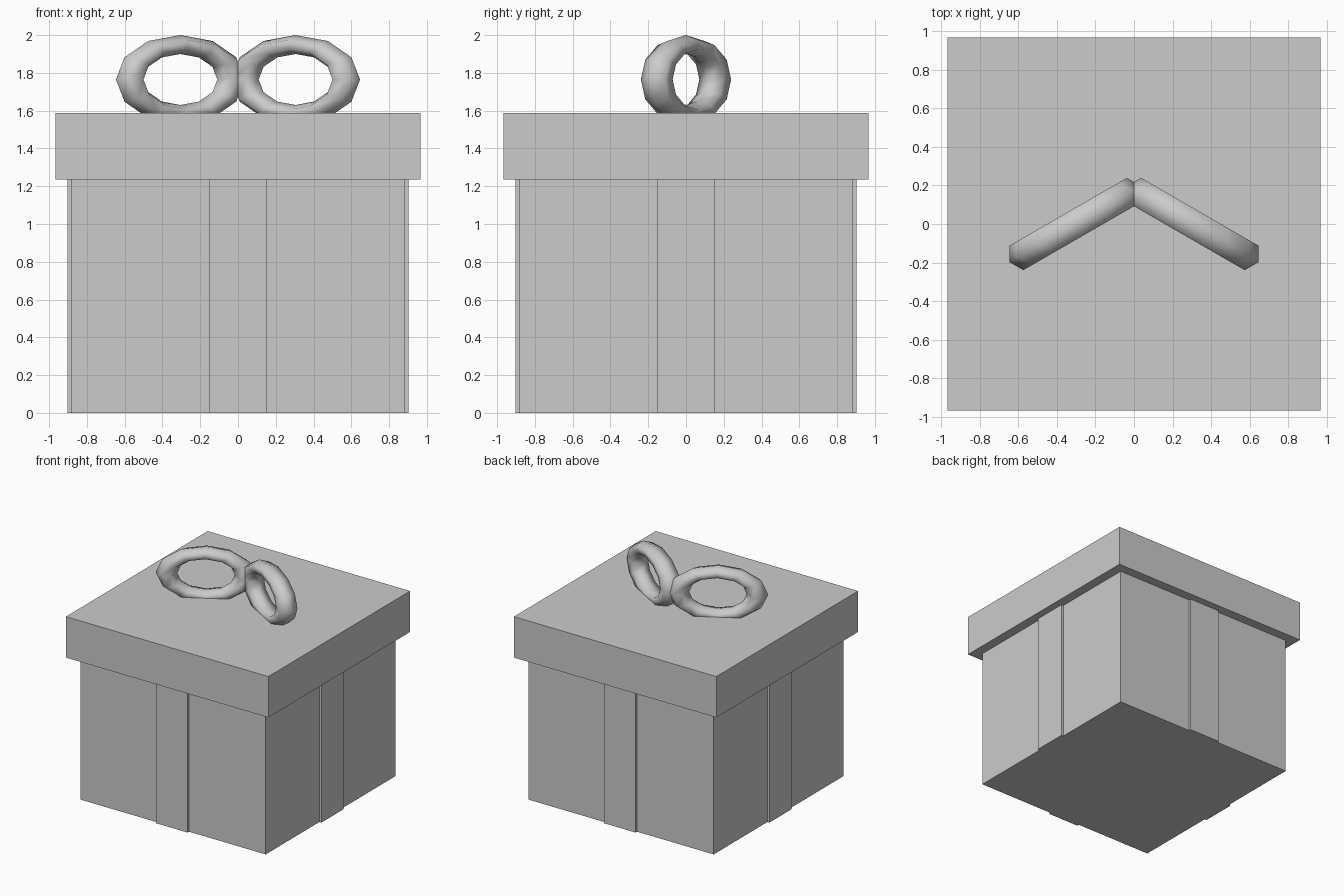
import bpy, bmesh, math
from mathutils import Matrix, Vector

if "Cube" in bpy.data.objects:
    bpy.data.objects.remove(bpy.data.objects["Cube"])

grey = bpy.data.materials.new("light_grey")
grey.diffuse_color = (0.6, 0.6, 0.6, 1)
grey.use_nodes = True
grey.node_tree.nodes["Principled BSDF"].inputs["Base Color"].default_value = grey.diffuse_color


def add_object(name, bm):
    bmesh.ops.recalc_face_normals(bm, faces=bm.faces)
    mesh = bpy.data.meshes.new(name)
    bm.to_mesh(mesh)
    bm.free()
    mesh.materials.append(grey)
    obj = bpy.data.objects.new(name, mesh)
    bpy.context.collection.objects.link(obj)
    return obj


def box(name, low, high, turn=0.0):
    low, high = Vector(low), Vector(high)
    bm = bmesh.new()
    place = (Matrix.Rotation(turn, 4, "Z") @ Matrix.Translation((low + high) / 2)
             @ Matrix.Diagonal((*(high - low), 1)))
    bmesh.ops.create_cube(bm, size=1, matrix=place)
    return add_object(name, bm)


# Box body and overhanging lid
box("box_body", (-0.883, -0.883, 0), (0.883, 0.883, 1.235))
box("lid", (-0.966, -0.966, 1.235), (0.966, 0.966, 1.588))

# One ribbon strip down the middle of each wall
for i, side in enumerate(("front", "right", "back", "left")):
    box(f"ribbon_{side}", (-0.15, -0.902, 0), (0.15, -0.882, 1.236), i * math.pi / 2)


def bow_loop(name, side):
    """Flattened ring: 12 steps around, hexagonal cross-section."""
    major, minor, steps, sides = 0.31, 0.084, 12, 6
    bm = bmesh.new()
    rings = []
    for i in range(steps):
        a = math.tau * i / steps
        ring = []
        for j in range(sides):
            b = math.tau * j / sides
            r = major + minor * math.cos(b)
            ring.append(bm.verts.new((r * math.cos(a), minor * math.sin(b),
                                      0.597 * r * math.sin(a))))
        rings.append(ring)
    for i in range(steps):
        p, q = rings[i], rings[(i + 1) % steps]
        for j in range(sides):
            k = (j + 1) % sides
            bm.faces.new((p[j], p[k], q[k], q[j])).smooth = True
    bm.transform(Matrix.Translation((side * 0.305, 0, 1.765))
                 @ Matrix.Rotation(-side * math.radians(30), 4, "Z"))
    return add_object(name, bm)


# Two bow loops meeting in a V on top of the lid
bow_loop("bow_loop_right", 1)
bow_loop("bow_loop_left", -1)
